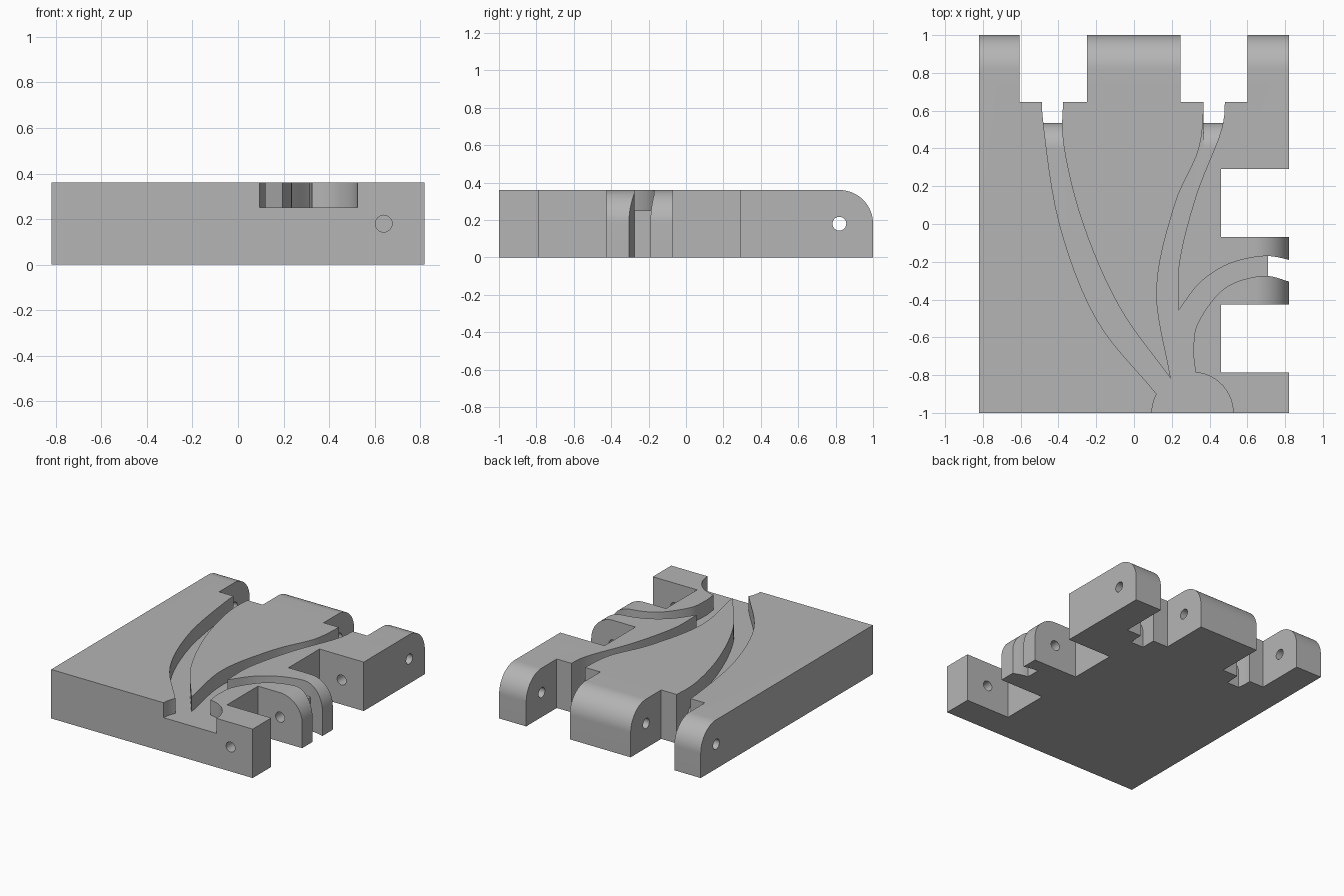
import bpy, bmesh, math
from mathutils import Vector

cube = bpy.data.objects.get("Cube")
if cube:
    bpy.data.objects.remove(cube, do_unlink=True)

grey = bpy.data.materials.new("plain grey")
grey.use_nodes = True
grey.diffuse_color = (0.46, 0.46, 0.46, 1)
grey.node_tree.nodes["Principled BSDF"].inputs["Base Color"].default_value = grey.diffuse_color

HALF, TOP, FLOOR = 0.82, 0.36, 0.25      # half width, slab top, channel floor
MID = TOP / 2                            # hinge pin height and corner radius
OUT = 0.1                                # overshoot for clean cuts


def prism(name, points, axis, lo, hi):
    """Extrude a flat outline along one axis."""
    place = {"x": lambda a, b: (lo, a, b),
             "y": lambda a, b: (a, lo, b),
             "z": lambda a, b: (a, b, lo)}[axis]
    step = Vector([hi - lo if axis == c else 0 for c in "xyz"])
    bm = bmesh.new()
    face = bm.faces.new([bm.verts.new(place(*p)) for p in points])
    new = bmesh.ops.extrude_face_region(bm, geom=[face])["geom"]
    bmesh.ops.translate(bm, verts=[v for v in new if isinstance(v, bmesh.types.BMVert)], vec=step)
    bmesh.ops.recalc_face_normals(bm, faces=bm.faces)
    mesh = bpy.data.meshes.new(name)
    bm.to_mesh(mesh)
    bm.free()
    mesh.materials.append(grey)
    obj = bpy.data.objects.new(name, mesh)
    bpy.context.collection.objects.link(obj)
    return obj


def box(name, x0, x1, y0, y1, z0=-OUT, z1=TOP + OUT):
    return prism(name, [(x0, y0), (x1, y0), (x1, y1), (x0, y1)], "z", z0, z1)


def combine(target, tool, operation="DIFFERENCE"):
    """Apply a boolean and discard its cutter."""
    tool.hide_render = True
    mod = target.modifiers.new("cut", "BOOLEAN")
    mod.operation, mod.solver, mod.object = operation, "EXACT", tool
    bpy.context.view_layer.objects.active = target
    bpy.ops.object.modifier_apply(modifier=mod.name)
    bpy.data.objects.remove(tool, do_unlink=True)


def arc(cx, cy, r, start, end, n=20):
    angles = [math.radians(start + (end - start) * i / n) for i in range(n + 1)]
    return [(cx + r * math.cos(a), cy + r * math.sin(a)) for a in angles]


def spline(*points, n=6):
    """Smooth path through the given points."""
    p = [Vector(q) for q in points]
    p = [2 * p[0] - p[1]] + p + [2 * p[-1] - p[-2]]
    path = []
    for a, b, c, d in zip(p, p[1:], p[2:], p[3:]):
        for i in range(n):
            t = i / n
            path.append(0.5 * (2 * b + (c - a) * t + (2 * a - 5 * b + 4 * c - d) * t ** 2
                               + (3 * b - a - 3 * c + d) * t ** 3))
    return [tuple(q) for q in path] + [points[-1]]


# Slab with the rounded rear top edge
slab = prism("channel_plate",
             [(-1, 0), (1, 0)] + arc(1 - MID, MID, MID, 0, 90) + [(-1, TOP)], "x", -HALF, HALF)

# Rounded top of the side hinge tab
cx = HALF - MID
combine(slab, prism("tab_rounding", arc(cx, MID, MID, 0, 90)
                    + [(cx, TOP + OUT), (HALF + OUT, TOP + OUT), (HALF + OUT, MID)], "y", -0.5, 0))

# Hinge notches at the rear and on the side
for x0, x1 in ((-0.605, -0.25), (0.245, 0.6)):
    combine(slab, box("rear_notch", x0, x1, 0.645, 1 + OUT))
for y0, y1 in ((-0.07, 0.29), (-0.785, -0.425)):
    combine(slab, box("side_notch", 0.46, HALF + OUT, y0, y1))

# Outline of the three branching channels and the round inlet
left_outer = spline((-0.483, 0.7), (-0.48, 0.535), (-0.394, 0), (-0.198, -0.505), (0.12, -0.9))
inlet = arc(0.31, -1, 0.215, 152, 270, 16) + arc(0.31, -1, 0.215, 270, 446, 24)[1:]
side_lower = spline((0.325, -0.785), (0.315, -0.665), (0.34, -0.52), (0.48, -0.34),
                    (0.675, -0.275), (0.82, -0.305), (0.87, -0.33))
side_upper = spline((0.87, -0.21), (0.82, -0.19), (0.69, -0.17), (0.505, -0.21),
                    (0.35, -0.31), (0.235, -0.46))
middle_outer = spline((0.235, -0.46), (0.24, -0.2), (0.33, 0.155), (0.463, 0.5), (0.483, 0.7))
middle_inner = spline((0.373, 0.7), (0.345, 0.405), (0.215, 0.1), (0.12, -0.35), (0.195, -0.82))
left_inner = spline((0.195, -0.82), (-0.077, -0.44), (-0.27, 0), (-0.373, 0.42), (-0.373, 0.7))
outline = (left_outer + inlet[1:] + side_lower[1:] + side_upper
           + middle_outer[1:] + middle_inner + left_inner[1:])
combine(slab, prism("channels", outline, "z", FLOOR, TOP + OUT))

# Rear outlets: channel floors roll over into open slots
r = 0.135
outlet = arc(0.4, FLOOR - r, r, 90, 0, 12) + [(0.535, -OUT), (0.69, -OUT), (0.69, 0.4), (0.4, 0.4)]
for x0, x1 in ((-0.49, -0.373), (0.369, 0.49)):
    tool = prism("outlet", outlet, "x", x0, x1)
    combine(tool, prism("channel_limit", outline, "z", -0.2, 0.5), "INTERSECT")
    combine(slab, tool)

# Side outlet through the hinge tab
tool = box("side_outlet", 0.71, 0.85, -0.4, -0.1)
combine(tool, prism("channel_limit", outline, "z", -0.2, 0.5), "INTERSECT")
combine(slab, tool)

# Hinge pin holes
combine(slab, prism("rear_pin_hole", arc(1 - MID, MID, 0.037, 0, 345, 23), "x", -1, 1))
combine(slab, prism("side_pin_hole", arc(cx, MID, 0.037, 0, 345, 23), "y", -1 - OUT, 0.42))

# Smooth curves, sharp edges
bpy.ops.object.select_all(action="DESELECT")
slab.select_set(True)
bpy.context.view_layer.objects.active = slab
bpy.ops.object.shade_smooth_by_angle(angle=math.radians(25))
